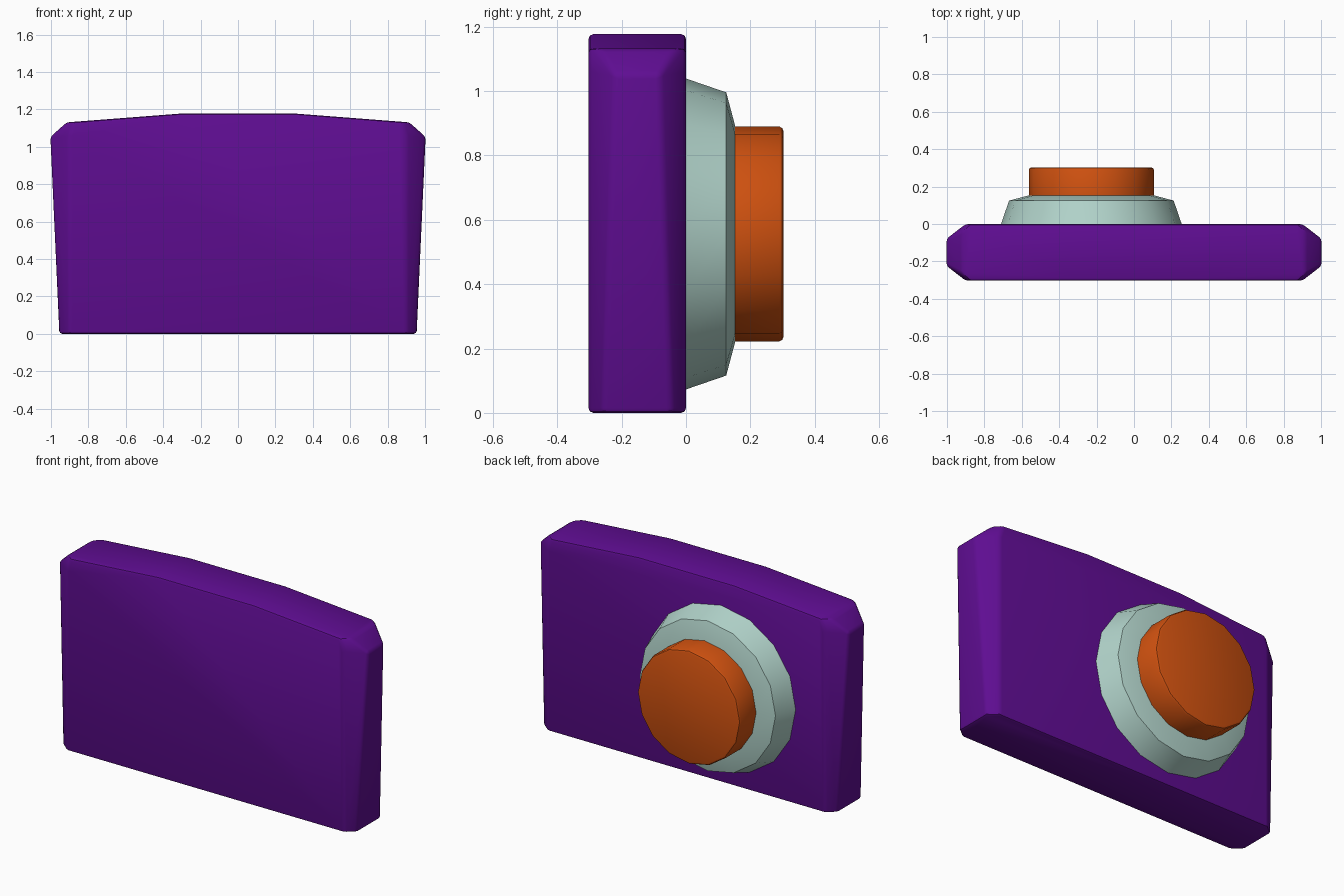
import bpy, bmesh, math

cube = bpy.data.objects.get("Cube")
if cube:
    bpy.data.objects.remove(cube, do_unlink=True)


def material(name, rgb):
    m = bpy.data.materials.new(name)
    m.diffuse_color = (*rgb, 1)
    m.use_nodes = True
    bsdf = next(n for n in m.node_tree.nodes if n.type == 'BSDF_PRINCIPLED')
    bsdf.inputs["Base Color"].default_value = (*rgb, 1)
    return m


purple = material("purple", (0.115, 0.004, 0.29))
grey_green = material("pale grey green", (0.44, 0.65, 0.59))
orange = material("orange", (0.63, 0.083, 0.005))


def finish(bm, name, mat, bevel=0.0):
    bmesh.ops.recalc_face_normals(bm, faces=bm.faces)
    mesh = bpy.data.meshes.new(name)
    bm.to_mesh(mesh)
    bm.free()
    mesh.materials.append(mat)
    ob = bpy.data.objects.new(name, mesh)
    bpy.context.collection.objects.link(ob)
    bpy.ops.object.select_all(action='DESELECT')
    ob.select_set(True)
    bpy.context.view_layer.objects.active = ob
    if bevel:
        mod = ob.modifiers.new("rounded edges", 'BEVEL')
        mod.width = bevel
        mod.segments = 2
        mod.limit_method = 'ANGLE'
        mod.angle_limit = math.radians(30)
        bpy.ops.object.modifier_apply(modifier=mod.name)
    bpy.ops.object.shade_smooth_by_angle(angle=math.radians(30))


# Slab with tapered, chamfered ends and a gently peaked top:
# (x, z, inset from the front and back planes), mirrored in x and y
FRONT, BACK = -0.303, 0.0
slab_points = [(0.90, 0.0, 0.0), (0.90, 1.06, 0.0), (0.875, 1.133, 0.0),
               (0.31, 1.177, 0.0), (0.955, 0.0, 0.045),
               (1.003, 1.053, 0.08), (0.915, 1.131, 0.035)]
bm = bmesh.new()
for x, z, inset in slab_points:
    for side in (1, -1):
        bm.verts.new((side * x, FRONT + inset, z))
        bm.verts.new((side * x, BACK - inset, z))
bmesh.ops.convex_hull(bm, input=bm.verts)
bmesh.ops.dissolve_limit(bm, angle_limit=math.radians(2), verts=bm.verts, edges=bm.edges)
finish(bm, "body_slab", purple, bevel=0.015)


# Stepped round parts on the back: rings of (radius, y) about one y axis
CX, CZ, SIDES = -0.228, 0.556, 16


def round_part(name, rings, mat):
    bm = bmesh.new()
    loops = []
    for r, y in rings:
        angles = [2 * math.pi * i / SIDES for i in range(SIDES)]
        loops.append([bm.verts.new((CX + r * math.cos(a), y, CZ + r * math.sin(a)))
                      for a in angles])
    for a, b in zip(loops, loops[1:]):
        for i in range(SIDES):
            j = (i + 1) % SIDES
            bm.faces.new((a[i], a[j], b[j], b[i]))
    bm.faces.new(loops[0])
    bm.faces.new(loops[-1])
    finish(bm, name, mat)


round_part("lens_base", [(0.487, -0.01), (0.483, 0.0), (0.44, 0.125), (0.335, 0.153)], grey_green)
round_part("lens_barrel", [(0.334, 0.14), (0.334, 0.29), (0.329, 0.299), (0.319, 0.303)], orange)
